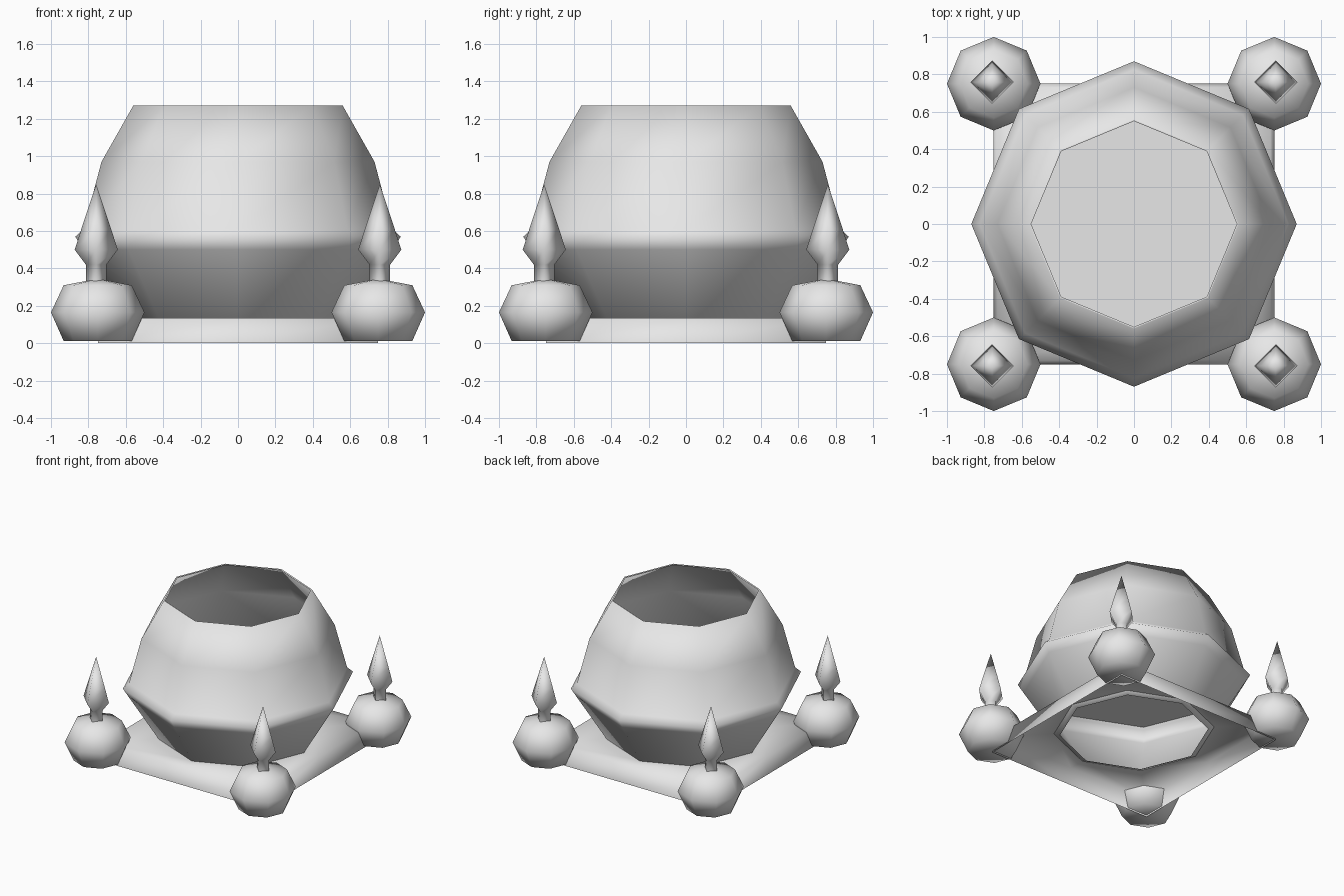
import bpy, bmesh, math

cube = bpy.data.objects.get("Cube")
if cube:
    bpy.data.objects.remove(cube)

# Single stone material
stone = bpy.data.materials.new("pale_grey")
stone.use_nodes = True
GREY = (0.8, 0.8, 0.8, 1)
stone.diffuse_color = GREY
stone.node_tree.nodes["Principled BSDF"].inputs["Base Color"].default_value = GREY


def circle(radius, z, sides):
    """One ring of points; a zero radius gives a single pole."""
    if radius == 0:
        return [(0, 0, z)]
    return [(radius * math.cos(math.tau * i / sides),
             radius * math.sin(math.tau * i / sides), z) for i in range(sides)]


def square(half, z):
    """Square ring with corners and edge midpoints, matching an eight-sided circle."""
    steps = (1, 1, 0, -1, -1, -1, 0, 1)
    return [(half * steps[i], half * steps[i - 2], z) for i in range(8)]


def loft(name, rings, location=(0, 0, 0), sharp=95):
    """Skin consecutive rings of points into one smooth surface."""
    bm = bmesh.new()
    loops = [[bm.verts.new(p) for p in ring] for ring in rings]
    for low, high in zip(loops, loops[1:]):
        n = max(len(low), len(high))
        for i in range(n):
            j = (i + 1) % n
            corners = []
            for v in (low[i % len(low)], low[j % len(low)],
                      high[j % len(high)], high[i % len(high)]):
                if v not in corners:
                    corners.append(v)
            bm.faces.new(corners)
    mesh = bpy.data.meshes.new(name)
    bm.to_mesh(mesh)
    bm.free()
    mesh.materials.append(stone)
    obj = bpy.data.objects.new(name, mesh)
    obj.location = location
    bpy.context.collection.objects.link(obj)
    bpy.ops.object.select_all(action="DESELECT")
    obj.select_set(True)
    bpy.context.view_layer.objects.active = obj
    bpy.ops.object.shade_smooth_by_angle(angle=math.radians(sharp))


def lathe(name, profile, sides, location=(0, 0, 0), sharp=95):
    loft(name, [circle(r, z, sides) for r, z in profile], location, sharp)


# Eight-sided shell, open below: foot ring, flared wall, lip, shoulder, rim
lathe("bowl_shell", [(0.555, 0.12), (0.6, 0.135), (0.827, 0.5), (0.87, 0.57),
                     (0.825, 0.61), (0.73, 0.97), (0.56, 1.27), (0.55, 1.265)], 8)

# Flat floor inside the shell at lip height
lathe("bowl_floor", [(0.815, 0.63), (0, 0.63)], 8)

# Square hollow plinth with nearly upright sides and a hole under the shell
HALF = 0.75
loft("plinth", [square(HALF, 0), square(HALF - 0.02, 0.135), circle(0.59, 0.135, 8)])

# Corner balls with pointed finials
for side, sx in (("left", 1), ("right", -1)):
    for end, sy in (("front", -1), ("back", 1)):
        lathe(f"{end}_{side}_ball",
              [(0, 0.012), (0.182, 0.012), (0.25, 0.165), (0.182, 0.31), (0, 0.345)],
              8, (sx * HALF, sy * HALF, 0))
        lathe(f"{end}_{side}_finial",
              [(0.055, 0.32), (0.055, 0.42), (0.115, 0.5), (0.08, 0.61), (0, 0.85)],
              4, (sx * (HALF + 0.008), sy * (HALF + 0.008), 0))
